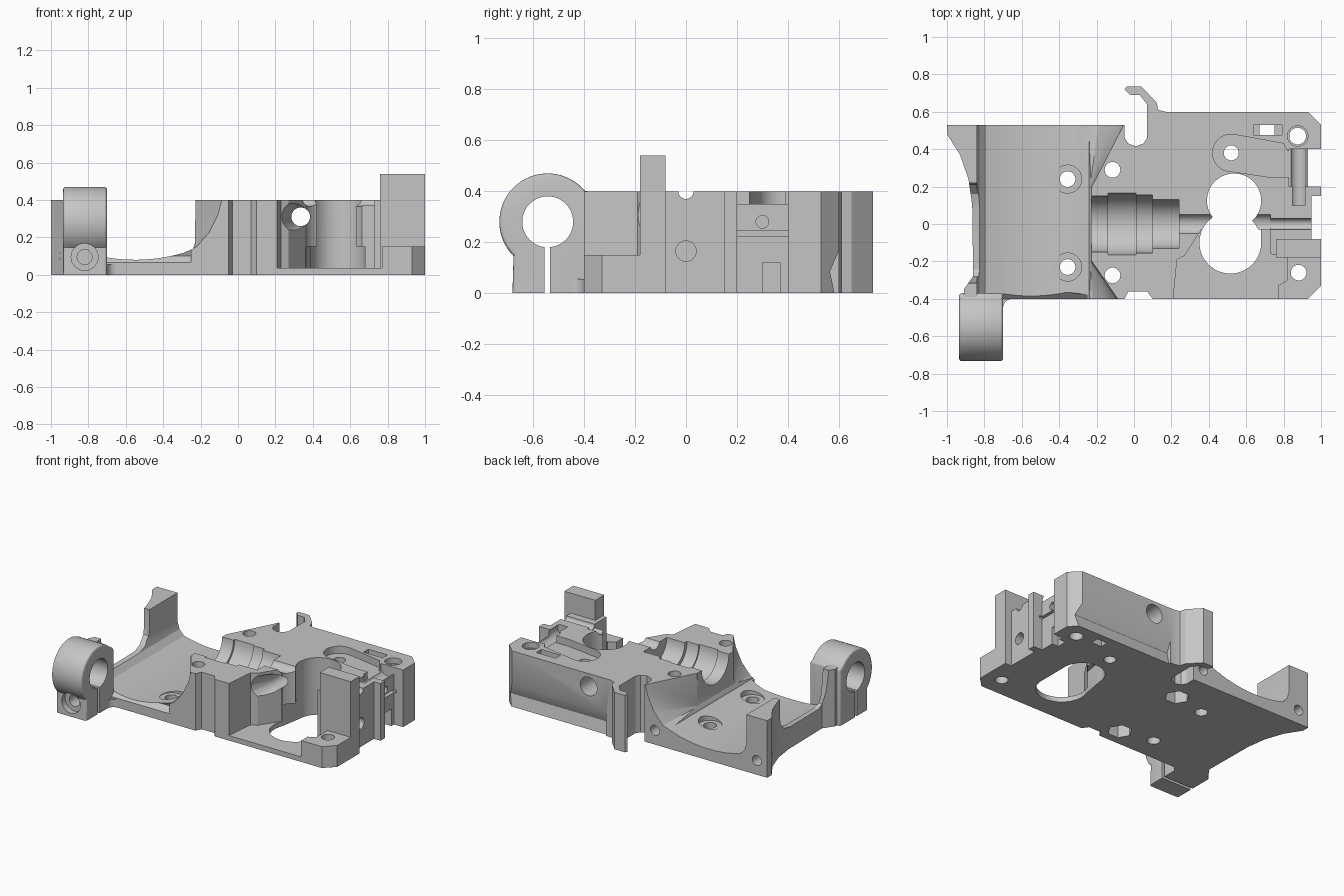
import bpy, bmesh, math
from mathutils import Vector

cube = bpy.data.objects.get("Cube")
if cube:
    bpy.data.objects.remove(cube, do_unlink=True)

grey = bpy.data.materials.new("plain grey")
grey.use_nodes = True
COLOUR = (0.56, 0.56, 0.56, 1)
grey.diffuse_color = COLOUR
grey.node_tree.nodes["Principled BSDF"].inputs["Base Color"].default_value = COLOUR


def make(name, bm):
    bmesh.ops.recalc_face_normals(bm, faces=bm.faces)
    mesh = bpy.data.meshes.new(name)
    bm.to_mesh(mesh)
    bm.free()
    mesh.materials.append(grey)
    ob = bpy.data.objects.new(name, mesh)
    bpy.context.collection.objects.link(ob)
    return ob


def prism(name, pts, lo, hi, axis="z"):
    """Extrude a 2D profile along an axis."""
    place = {"x": lambda a, b, t: (t, a, b),
             "y": lambda a, b, t: (a, t, b),
             "z": lambda a, b, t: (a, b, t)}[axis]
    bm = bmesh.new()
    face = bm.faces.new([bm.verts.new(place(a, b, lo)) for a, b in pts])
    new = bmesh.ops.extrude_face_region(bm, geom=[face])["geom"]
    shift = Vector(place(0, 0, hi - lo))
    bmesh.ops.translate(bm, vec=shift, verts=[g for g in new if isinstance(g, bmesh.types.BMVert)])
    return make(name, bm)


def arc(a, b, r, start=0, end=360, n=40):
    steps = n if end - start == 360 else n + 1
    angles = [math.radians(start + (end - start) * i / n) for i in range(steps)]
    return [(a + r * math.cos(t), b + r * math.sin(t)) for t in angles]


def rod(a, b, r, lo, hi, axis="z", n=40):
    return prism("rod", arc(a, b, r, n=n), lo, hi, axis)


def box(x0, x1, y0, y1, z0, z1):
    return prism("box", [(x0, y0), (x1, y0), (x1, y1), (x0, y1)], z0, z1)


def hull(points):
    bm = bmesh.new()
    for p in points:
        bm.verts.new(p)
    bmesh.ops.convex_hull(bm, input=bm.verts)
    return make("hull", bm)


def combine(target, tool, operation="DIFFERENCE"):
    mod = target.modifiers.new("combine", "BOOLEAN")
    mod.operation, mod.object, mod.solver = operation, tool, "EXACT"
    bpy.context.view_layer.objects.active = target
    bpy.ops.object.modifier_apply(modifier=mod.name)
    bpy.data.objects.remove(tool, do_unlink=True)


# Main body outline, with the side hook and the flared rear post
body = prism("main_body", [
    (-.86, -.4), (-.05, -.4), (-.03, -.36), (.07, -.36), (.1, -.4), (.93, -.4),
    (1, -.33), (1, -.08), (.95, -.08), (.95, .15), (1, .15), (1, .2), (.93, .2),
    (.93, .4), (1, .4), (1, .53), (.93, .6), (.17, .6), (.13, .61), (.12, .65),
    (.04, .735), (-.04, .735), (-.05, .72), (-.02, .69), (.03, .69), (.07, .64),
    (.07, .46), (.05, .43), (.01, .415), (-.03, .43), (-.05, .46), (-.05, .53),
    (-1, .53), (-1, .48), (-.93, .37), (-.885, .24), (-.865, .1), (-.86, -.28),
    (-.91, -.35), (-.91, -.4)], 0, .4)

# Motor saddle: shallow curved floor between upright walls
floor = [(x, .08 + (x + .55) ** 2 / 1.8) for x in [-.79 + .05 * i for i in range(11)]]
combine(body, prism("saddle", [(-.84, .6), (-.84, .2), (-.825, .15)] + floor
                    + [(-.24, .14), (-.23, .17), (-.225, .6)], -.5, .7, "y"))

# Flared ends of the saddle
for start, end, reach in ((.2, .54, -.05), (-.2, -.41, -.08)):
    rim = [(reach, .41), (reach - .02, .33), (reach - .07, .23), (reach - .14, .15),
           (-.33, .105), (-.45, .09), (-.45, .41)]
    combine(body, hull([(x, end, z) for x, z in rim]
                       + [(-.225, start, .41), (-.235, start, .17), (-.45, start, .41), (-.45, start, .09)]))

# Eased front lip of the saddle floor
combine(body, prism("lip", [(-.41, .055), (-.365, .1), (-.41, .2)], -.7, -.25, "x"))

# Low left wall between the ring stub and the rear post
scoop = [(-.32, .5), (-.315, .38), (-.3, .25), (-.28, .17), (-.24, .15), (.08, .15),
         (.16, .17), (.21, .22), (.22, .28), (.22, .5)]
combine(body, prism("scoop", scoop, -1.1, -.8, "x"))

# Open front bay and the low corner pad
combine(body, prism("bay", [(.2, -.5), (.23, -.19), (.27, -.17), (.36, -.03), (.73, -.03),
                            (.73, -.16), (.82, -.18), (.82, -.3), (.77, -.33), (.77, -.5)], .035, .6))
combine(body, box(.72, 1.1, -.5, -.18, .15, .6))

# Tall upright beside the bay
combine(body, box(.76, 1, -.18, -.08, 0, .54), "UNION")

# Gear openings, joined into one oval through the floor
combine(body, rod(.515, -.1, .165, -.1, .6, n=64))
combine(body, rod(.535, .125, .145, -.1, .6, n=64))
combine(body, prism("oval", arc(.515, -.1, .165, 180, 360) + arc(.535, .125, .145, 0, 180), -.1, .15))

# Stepped shaft trench along x, ending in a narrow shaft channel
for lo, hi, r in ((-.4, -.13, .15), (-.14, .01, .165), (0, .1, .155), (.09, .24, .13)):
    combine(body, rod(0, .4, r, lo, hi, "x"))
combine(body, rod(0, .42, .055, .23, .73, "x"))
combine(body, rod(0, .4, .03, .72, 1.1, "x"))

# Shallow recess around the idler pivot
combine(body, prism("recess", arc(.52, .38, .1, 75, 250, 20)
                    + [(.73, .25), (.94, .25), (.94, .39), (.82, .39), (.8, .43)], .35, .5))

# Side pocket with a screw groove, a tapped hole and a lower slot
combine(body, box(.83, .95, .2, .4, .35, .5))
combine(body, rod(.88, .37, .045, .1, .4, "y", 32))
combine(body, rod(.3, .28, .025, .75, .96, "x", 24))
combine(body, box(.9, .95, .19, .41, .225, .245))
combine(body, box(.88, .95, .3, .37, -.1, .12))

# Vertical screw holes
for x, y, r in ((.875, .47, .045), (.88, -.26, .042), (-.115, .29, .042), (-.115, -.275, .042),
                (-.355, .24, .042), (-.355, -.23, .042), (.52, .38, .04)):
    combine(body, rod(x, y, r, -.1, .6, n=24))
combine(body, rod(.875, .47, .055, .36, .6, n=24))

# Counterbores in the saddle floor, hexagonal nut traps under the block
for y in (.24, -.23):
    combine(body, rod(-.355, y, .075, .085, .3, n=32))
for y in (.29, -.275):
    combine(body, rod(-.115, y, .08, -.1, .1, n=6))

# Slot, filament path with a conical mouth, and horizontal holes
combine(body, box(.64, .79, .475, .53, .3, .5))
combine(body, box(.67, .75, .475, .53, -.1, .5))
combine(body, rod(.335, .31, .05, -.5, .5, "y", 32))
combine(body, hull([(x, y, z) for r, y in ((.105, -.2), (.045, -.02)) for x, z in arc(.335, .31, r, n=32)]))
combine(body, rod(.335, .31, .065, .45, .7, "y", 32))
combine(body, rod(0, .165, .04, .85, 1.1, "x", 32))
for x in (-.92, -.13):
    combine(body, rod(x, .1, .035, .4, .6, "y", 24))

# Long V groove on the rear face
combine(body, prism("groove", [(.61, .19), (.565, .085), (.585, -.01), (.61, -.01)], .2, 1.1, "x"))

# Clamp ring with slit and pinch screw
ring = prism("clamp_ring", arc(-.543, .28, .19, 40, 225, 48)
             + [(-.683, -.05), (-.37, -.05), (-.37, .395)], -.935, -.7, "x")
bevel = ring.modifiers.new("soft edges", "BEVEL")
bevel.width, bevel.segments, bevel.limit_method = .015, 3, "ANGLE"
bevel.angle_limit = math.radians(60)
bpy.context.view_layer.objects.active = ring
bpy.ops.object.modifier_apply(modifier=bevel.name)
combine(ring, box(-1.1, -.5, -.9, -.2, -.2, 0))
combine(ring, rod(-.543, .28, .1, -1.1, -.5, "x", 48))
combine(ring, box(-1.1, -.5, -.556, -.534, -.1, .22))
combine(ring, rod(-.82, .095, .04, -.8, -.42, "y", 32))
combine(ring, rod(-.82, .095, .072, -.8, -.64, "y", 32))

# Fillet where the ring joins the saddle front
fillet = prism("ring_fillet", [(-.71, -.39), (-.71, -.45)] + arc(-.65, -.45, .05, 180, 90, 8)
               + [(-.65, -.39)], 0, .055)

for ob in (body, ring, fillet):
    bpy.ops.object.select_all(action="DESELECT")
    ob.select_set(True)
    bpy.context.view_layer.objects.active = ob
    bpy.ops.object.shade_smooth_by_angle(angle=math.radians(25))
